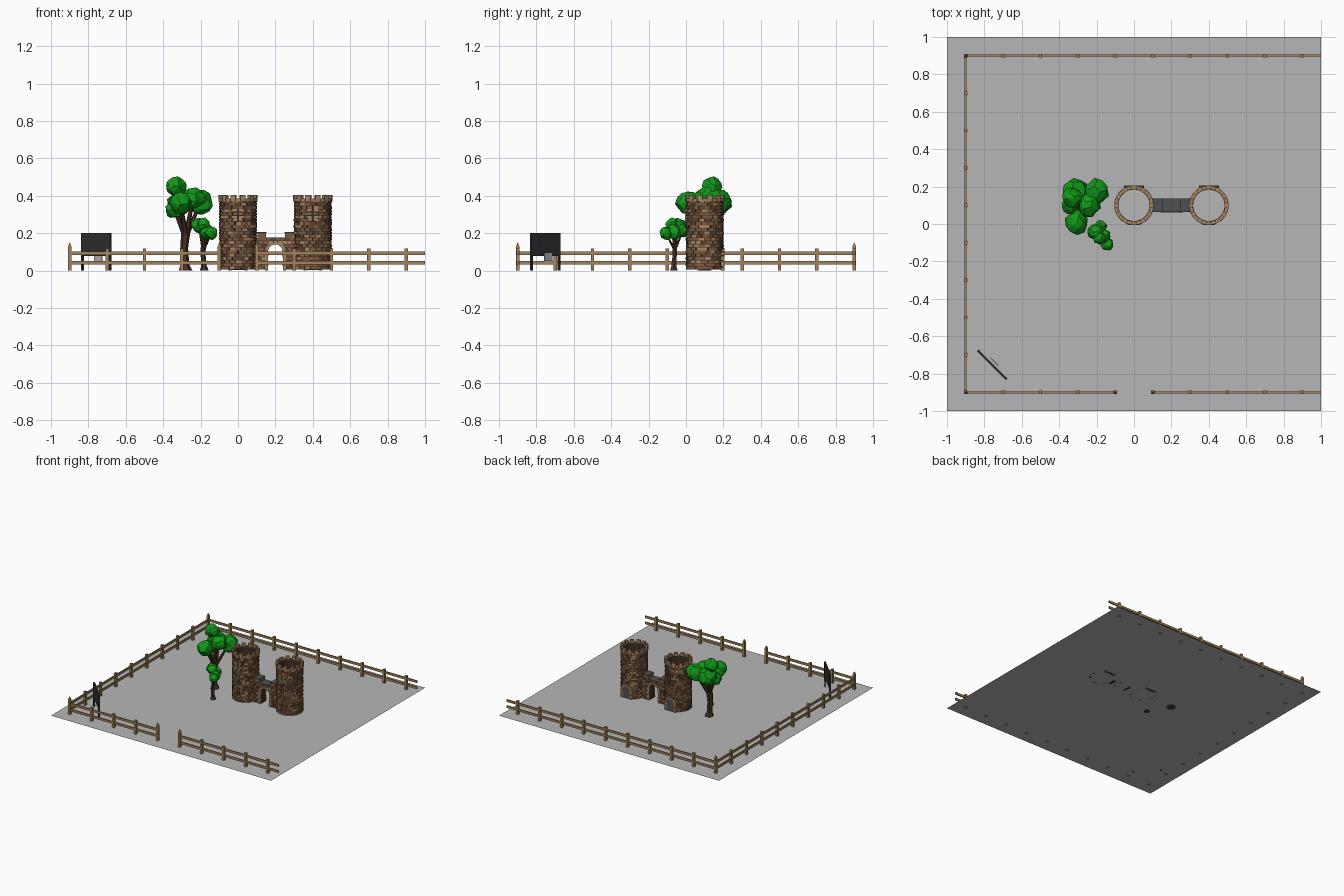
import bpy, bmesh, random
from math import pi, sin, cos, hypot
from mathutils import Matrix, Vector

random.seed(4)
if "Cube" in bpy.data.objects:
    bpy.data.objects.remove(bpy.data.objects["Cube"], do_unlink=True)


def material(name, rgb):
    m = bpy.data.materials.new(name)
    m.use_nodes = True
    m.diffuse_color = (*rgb, 1)
    m.node_tree.nodes["Principled BSDF"].inputs["Base Color"].default_value = (*rgb, 1)
    return m


GROUND = material("ground grey", (0.47, 0.47, 0.47))
BRICK = material("brick brown", (0.20, 0.105, 0.05))
DARK = material("dark brick", (0.11, 0.055, 0.028))
TAN = material("tan stone", (0.38, 0.23, 0.12))
MORTAR = material("mortar", (0.05, 0.028, 0.017))
SLATE = material("slate grey", (0.075, 0.08, 0.085))
BOARD = material("board dark", (0.03, 0.03, 0.033))
WOOD = material("fence wood", (0.36, 0.23, 0.10))
BARK = material("bark", (0.065, 0.032, 0.018))
LEAF = material("leaf green", (0.006, 0.32, 0.01))


def finish(name, bm, *mats):
    me = bpy.data.meshes.new(name)
    bmesh.ops.recalc_face_normals(bm, faces=bm.faces)
    bm.to_mesh(me)
    bm.free()
    for m in mats:
        me.materials.append(m)
    ob = bpy.data.objects.new(name, me)
    bpy.context.collection.objects.link(ob)
    return ob


def box(bm, loc, size, turn=0, mat=0, roll=0):
    mx = (Matrix.Translation(loc) @ Matrix.Rotation(turn, 4, 'Z')
          @ Matrix.Rotation(roll, 4, 'Y') @ Matrix.Diagonal((*size, 1)))
    new = bmesh.ops.create_cube(bm, size=1, matrix=mx)["verts"]
    for f in {f for v in new for f in v.link_faces}:
        f.material_index = mat


def slab(bm, outline, y0, y1, offset=(0, 0, 0)):
    """Extrude an x,z outline along y."""
    o = Vector(offset)
    face = bm.faces.new([bm.verts.new(o + Vector((x, y0, z))) for x, z in outline])
    out = bmesh.ops.extrude_face_region(bm, geom=[face])["geom"]
    bmesh.ops.translate(bm, vec=(0, y1 - y0, 0),
                        verts=[g for g in out if isinstance(g, bmesh.types.BMVert)])


def arch(r, spring, base=0.0, n=10):
    return ([(-r, base)] + [(-r * cos(pi * i / n), spring + r * sin(pi * i / n))
                            for i in range(n + 1)] + [(r, base)])


def arch_stones(bm, x, y, r, spring, depth, mat):
    """Wedge stones round an arch, with jamb stones below."""
    for i in range(9):
        a = pi * i / 8
        box(bm, (x + r * cos(a), y, spring + r * sin(a)), (0.018, depth, r * 0.36), 0, mat, -a)
    for side in (-1, 1):
        for k in range(4):
            box(bm, (x + side * r, y, spring * (k + 0.5) / 4),
                (0.016 + 0.007 * (k % 2), depth, spring / 4 - 0.002), 0, mat)


def brick_mat():
    return random.choices((0, 1, 2), (6, 3, 2))[0]


# Ground
bm = bmesh.new()
bmesh.ops.create_grid(bm, x_segments=1, y_segments=1, size=1, matrix=Matrix.Translation((0, 0, 0.005)))
finish("ground", bm, GROUND)

# Towers: hollow mortar shell, staggered bricks, battlements, slit window, rear door
COURSES, PER = 22, 20
CH = 0.375 / COURSES
for name, cx in (("left_tower", 0.4), ("right_tower", 0.0)):
    C = Vector((cx, 0.1, 0))
    bm = bmesh.new()
    loop = [bm.verts.new(C + Vector(p)) for p in
            ((0.097, 0, 0.005), (0.097, 0, 0.38), (0.084, 0, 0.38), (0.084, 0, 0.005))]
    edges = [bm.edges.new((loop[i], loop[(i + 1) % 4])) for i in range(4)]
    bmesh.ops.spin(bm, geom=loop + edges, cent=C, axis=(0, 0, 1), angle=2 * pi, steps=32)
    bmesh.ops.remove_doubles(bm, verts=bm.verts, dist=1e-5)
    for f in bm.faces:
        f.material_index = 3
    for c in range(COURSES):
        for i in range(PER):
            a = 2 * pi * (i + 0.5 * (c % 2) + random.uniform(-0.1, 0.1)) / PER
            z = 0.005 + CH * (c + 0.5)
            if sin(a) > 0 and abs(cos(a)) < 0.4 and z < 0.10:
                continue
            r = 0.0955 + random.uniform(-0.001, 0.0015)
            box(bm, C + Vector((r * cos(a), r * sin(a), z)),
                (0.009, 0.0285, CH - 0.0025), a, brick_mat())
    for i in range(24):
        a = 2 * pi * i / 24
        d = Vector((cos(a), sin(a), 0))
        box(bm, C + d * 0.095 + Vector((0, 0, 0.377)), (0.021, 0.025, 0.014), a, 2)
        if i % 2:
            box(bm, C + d * 0.095 + Vector((0, 0, 0.393)), (0.019, 0.029, 0.022), a, 2)
    for s in (-1, 1):
        for k in range(4):
            w = 0.016 + 0.012 * (k % 2)
            box(bm, C + Vector((s * (0.006 + w / 2), -0.099, 0.27 + k * CH)),
                (w, 0.012, CH - 0.002), 0, 2)
    box(bm, C + Vector((0, -0.099, 0.295)), (0.012, 0.009, 0.066), 0, 4)
    arch_stones(bm, cx, 0.196, 0.042, 0.07, 0.018, 2)
    finish(name, bm, BRICK, DARK, TAN, MORTAR, BOARD)
    bm = bmesh.new()
    slab(bm, arch(0.038, 0.07, 0.002), 0.085, 0.102, C)
    finish(name + "_door", bm, SLATE)

# Gatehouse wall between the towers
bm = bmesh.new()
GX, GR, GS = 0.2, 0.04, 0.1
opening = arch(GR, GS, 0.005)
slab(bm, [(-0.11, 0.005)] + opening + [(0.11, 0.005), (0.11, 0.172), (-0.11, 0.172)],
     0.068, 0.132, (GX, 0, 0))
for f in bm.faces:
    f.material_index = 3
for y in (0.068, 0.132):
    for c in range(10):
        z = 0.005 + CH * (c + 0.5)
        for i in range(9):
            x = -0.1 + 0.025 * (i + 0.5 * (c % 2))
            edge = hypot(x, max(0, z - GS))
            if edge > GR + 0.015 and abs(x) < 0.11:
                box(bm, (GX + x, y, z), (0.0228, 0.008, CH - 0.0025), 0, brick_mat())
    arch_stones(bm, GX, y, GR + 0.008, GS, 0.011, 2)
for s in (-1, 1):
    box(bm, (GX + s * 0.073, 0.1, 0.187), (0.046, 0.068, 0.03), 0, 0)
    box(bm, (GX + s * 0.073, 0.1, 0.203), (0.05, 0.074, 0.006), 0, 4)
box(bm, (GX, 0.1, 0.174), (0.1, 0.074, 0.007), 0, 4)
finish("gatehouse", bm, BRICK, DARK, TAN, MORTAR, SLATE)


# Fence: rails, square posts, and pointed posts at corners and gate
def fence(name, start, end, posts, pointed):
    bm = bmesh.new()
    a, b = Vector((*start, 0)), Vector((*end, 0))
    d = b - a
    turn = pi / 2 if abs(d.y) > abs(d.x) else 0
    for z in (0.042, 0.092):
        box(bm, (a + b) / 2 + Vector((0, 0, z)), (d.length, 0.01, 0.018), turn)
    for i in range(posts):
        p = a + d.normalized() * 0.2 * i
        tall = i in pointed
        h = 0.13 if tall else 0.117
        box(bm, p + Vector((0, 0, h / 2)), (0.018, 0.018, h))
        if tall:
            bmesh.ops.create_cone(bm, segments=4, radius1=0.0127, radius2=0, depth=0.022, cap_ends=True,
                                  matrix=Matrix.Translation(p + Vector((0, 0, h + 0.011)))
                                  @ Matrix.Rotation(pi / 4, 4, 'Z'))
    finish(name, bm, WOOD)


E = 0.9
fence("side_fence", (-E, -E), (-E, E), 10, (0, 9))
fence("back_fence", (-E, E), (1, E), 10, (0,))
fence("front_fence_right", (-E, -E), (-0.1, -E), 5, (0, 4))
fence("front_fence_left", (0.1, -E), (1, -E), 5, (0,))

# Sign board standing diagonally in the corner
bm = bmesh.new()
mid = Vector((-0.758, -0.753, 0))
box(bm, mid + Vector((0, 0, 0.14)), (0.216, 0.012, 0.122), -pi / 4)
for s in (-1, 1):
    box(bm, mid + Vector((s * 0.104 * cos(pi / 4), -s * 0.104 * sin(pi / 4), 0.1)),
        (0.01, 0.013, 0.2), -pi / 4)
finish("sign_board", bm, BOARD)
bm = bmesh.new()
box(bm, mid + Vector((0.012, 0.016, 0.075)), (0.06, 0.004, 0.045), -pi / 4)
finish("sign_plate", bm, GROUND)


# Trees: tapering limbs and faceted leaf clumps
def limb(bm, points):
    rings = []
    for x, y, z, r in points:
        rings.append([bm.verts.new((x + r * cos(pi * k / 3), y + r * sin(pi * k / 3), z))
                      for k in range(6)])
    for lo, hi in zip(rings, rings[1:]):
        for k in range(6):
            bm.faces.new((lo[k], lo[(k + 1) % 6], hi[(k + 1) % 6], hi[k]))
    bm.faces.new(rings[0])
    bm.faces.new(rings[-1])


def tree(name, trunk, clumps):
    bm = bmesh.new()
    limb(bm, trunk)
    x, y, z, r = trunk[-1]
    for cx, cy, cz, cr in clumps:
        limb(bm, [(x, y, z - 0.02, r * 0.7),
                  ((x + cx) / 2, (y + cy) / 2, (z + cz) / 2 - 0.01, r * 0.5), (cx, cy, cz, r * 0.3)])
    finish(name + "_trunk", bm, BARK)
    bm = bmesh.new()
    for cx, cy, cz, cr in clumps:
        mx = Matrix.Translation((cx, cy, cz)) @ Matrix.Rotation(random.uniform(0, 3), 4, 'X')
        for v in bmesh.ops.create_icosphere(bm, subdivisions=2, radius=cr, matrix=mx)["verts"]:
            v.co += (v.co - Vector((cx, cy, cz))) * random.uniform(-0.14, 0.14)
    finish(name + "_leaves", bm, LEAF)


tree("large_tree",
     [(-0.28, 0.1, 0, 0.037), (-0.284, 0.1, 0.03, 0.024), (-0.288, 0.1, 0.12, 0.021), (-0.28, 0.1, 0.2, 0.024)],
     [(-0.33, 0.14, 0.447, 0.054), (-0.31, 0.17, 0.36, 0.07), (-0.2, 0.175, 0.365, 0.066),
      (-0.305, 0.01, 0.36, 0.062), (-0.24, 0.1, 0.385, 0.06), (-0.342, 0.1, 0.325, 0.045)])
tree("small_tree",
     [(-0.18, -0.065, 0, 0.024), (-0.182, -0.065, 0.025, 0.015), (-0.187, -0.06, 0.09, 0.013),
      (-0.185, -0.06, 0.13, 0.014)],
     [(-0.21, -0.04, 0.24, 0.04), (-0.165, -0.065, 0.205, 0.042), (-0.143, -0.108, 0.2, 0.034),
      (-0.185, -0.075, 0.25, 0.034), (-0.18, -0.015, 0.215, 0.035)])
